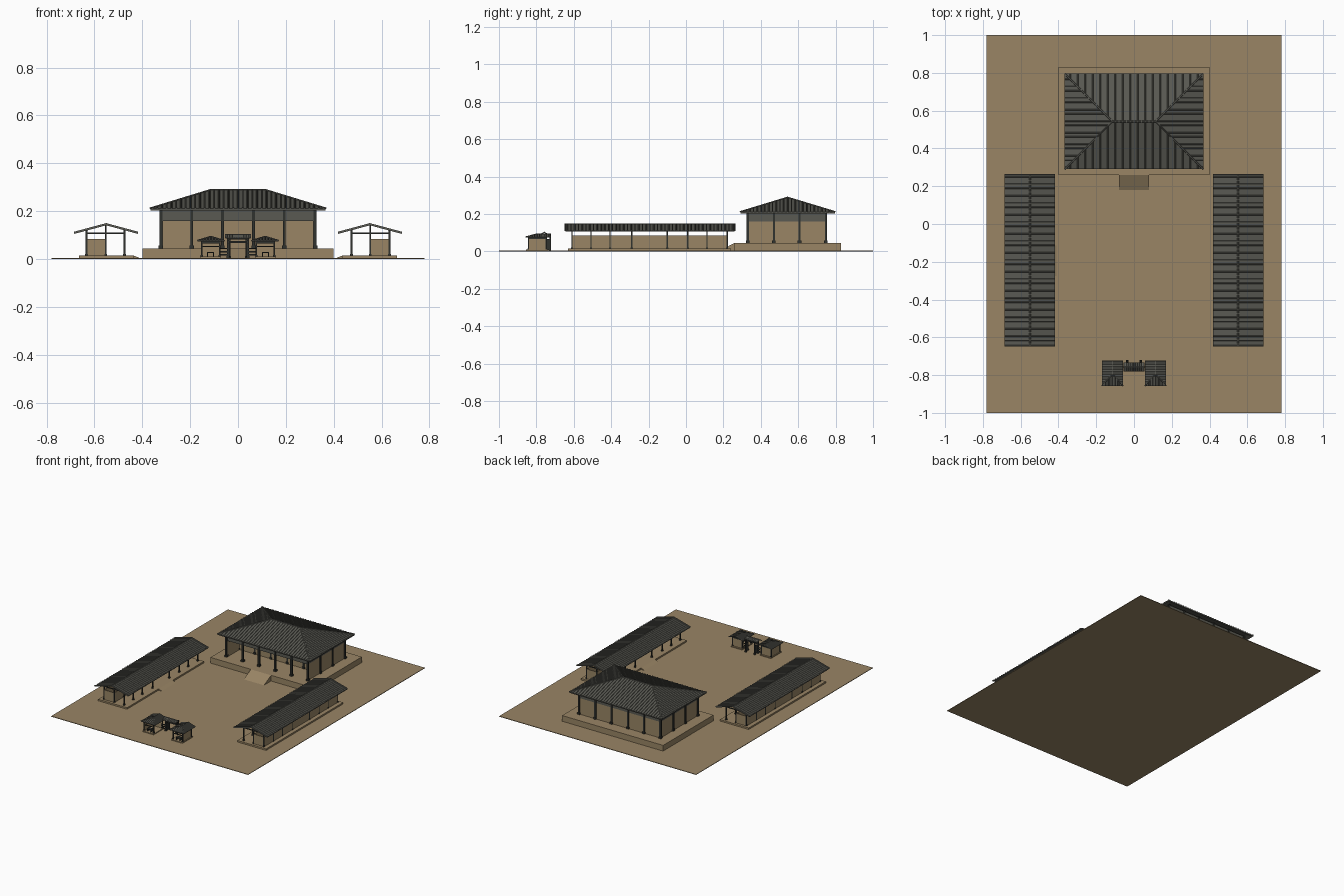
import bpy, bmesh
from mathutils import Vector

if "Cube" in bpy.data.objects:
    bpy.data.objects.remove(bpy.data.objects["Cube"])


def material(name, rgb):
    m = bpy.data.materials.new(name)
    m.use_nodes = True
    m.diffuse_color = (*rgb, 1)
    m.node_tree.nodes["Principled BSDF"].inputs["Base Color"].default_value = (*rgb, 1)
    return m


EARTH = material("tan earth", (0.32, 0.235, 0.13))
SLATE = material("slate grey", (0.1, 0.1, 0.085))
TIMBER = material("dark timber", (0.03, 0.032, 0.028))


def finish(name, bm, mat):
    bmesh.ops.recalc_face_normals(bm, faces=bm.faces)
    mesh = bpy.data.meshes.new(name)
    bm.to_mesh(mesh)
    bm.free()
    mesh.materials.append(mat)
    obj = bpy.data.objects.new(name, mesh)
    bpy.context.collection.objects.link(obj)
    return obj


def boxes(name, mat, items):
    """One object from boxes given as (x0, x1, y0, y1, z0, z1)."""
    bm = bmesh.new()
    for x0, x1, y0, y1, z0, z1 in items:
        for v in bmesh.ops.create_cube(bm, size=1)["verts"]:
            v.co = Vector((x1 if v.co.x > 0 else x0, y1 if v.co.y > 0 else y0,
                           z1 if v.co.z > 0 else z0))
    return finish(name, bm, mat)


def post(x, y, z0, z1, r):
    return (x - r, x + r, y - r, y + r, z0, z1)


def columns(name, places, z0, z1, r):
    """Posts, each on a wider foot."""
    items = [post(x, y, z0, z1, r) for x, y in places]
    items += [post(x, y, z0, z0 + 2 * r, 1.6 * r) for x, y in places]
    boxes(name, TIMBER, items)


def bar(bm, p, q, side, w, h):
    """Raised strip from p to q, w wide along side and h high."""
    s, up = side.normalized() * w / 2, Vector((0, 0, h))
    ends = [[bm.verts.new(e + o) for o in (-s, s, s * 0.6 + up, up - s * 0.6)] for e in (p, q)]
    for i in range(4):
        j = (i + 1) % 4
        bm.faces.new((ends[0][i], ends[0][j], ends[1][j], ends[1][i]))
    bm.faces.new(ends[0])
    bm.faces.new(ends[1])


def roof(name, eaves, ridge, planes, gap, w, thick):
    """Tiled roof. planes holds (eave a, eave b, ridge over b, ridge over a)."""
    pts = [Vector(p) for p in eaves + ridge]
    shell, ribs, caps = bmesh.new(), bmesh.new(), bmesh.new()
    sv = [shell.verts.new(p) for p in pts]
    edges = set()
    for plane in planes:
        shell.faces.new([sv[i] for i in dict.fromkeys(plane)])
        a, b, c, d = (pts[i] for i in plane)
        length, u = (b - a).length, (b - a).normalized()
        sd, sc = (d - a).dot(u), (c - a).dot(u)
        rise = (d - a) - u * sd
        n = max(2, round(length / gap))
        for k in range(n):
            s = (k + 0.5) * length / n
            t = min(1, s / sd if sd > 1e-5 else 1,
                    (length - s) / (length - sc) if length - sc > 1e-5 else 1)
            bar(ribs, a + u * s, a + u * s + rise * t, u, w, w * 0.5)
        edges |= {tuple(sorted(e)) for e in ((plane[1], plane[2]), (plane[2], plane[3]),
                                            (plane[3], plane[0])) if e[0] != e[1]}
    obj = finish(name, shell, SLATE)
    if obj.data.polygons[0].normal.z < 0:
        obj.data.flip_normals()
    mod = obj.modifiers.new("thickness", "SOLIDIFY")
    mod.thickness, mod.offset = thick, -1
    for i, j in edges:
        along = pts[j] - pts[i]
        bar(caps, pts[i], pts[j], along.cross(Vector((0, 0, 1))), w * 1.3, w * 0.6)
    finish(name + "_tile_ribs", ribs, SLATE)
    finish(name + "_ridge_caps", caps, SLATE)


def rectangle(x0, x1, y0, y1, z):
    return [(x0, y0, z), (x1, y0, z), (x1, y1, z), (x0, y1, z)]


def ramp(name, foot, head, half, z):
    """Wedge rising from foot to head, both (x, y) midpoints."""
    f, h = Vector((*foot, 0.004)), Vector((*head, 0.004))
    side = (h - f).cross(Vector((0, 0, 1))).normalized() * half
    top = h + Vector((0, 0, z - 0.004))
    bm = bmesh.new()
    l, r = ([bm.verts.new(p + o) for p in (f, h, top)] for o in (-side, side))
    bm.faces.new(l)
    bm.faces.new(r)
    for i in range(3):
        j = (i + 1) % 3
        bm.faces.new((l[i], l[j], r[j], r[i]))
    finish(name, bm, EARTH)


boxes("courtyard_ground", EARTH, [(-0.78, 0.78, -1, 1, 0, 0.004)])

# Main hall
boxes("hall_platform", EARTH, [(-0.4, 0.4, 0.26, 0.83, 0.004, 0.045)])
ramp("hall_ramp", (0, 0.18), (0, 0.26), 0.08, 0.045)
W, F, B = 0.322, 0.33, 0.748
boxes("hall_walls", EARTH, [(-W, W, B - 0.008, B, 0.045, 0.16),
                            (-W, W, 0.466, 0.474, 0.045, 0.16),
                            (-W, 0.008 - W, F, B, 0.045, 0.16),
                            (W - 0.008, W, F, B, 0.045, 0.16)])
boxes("hall_frieze", SLATE, [(-W, W, F, F + 0.008, 0.16, 0.21),
                             (-W, W, B - 0.008, B, 0.16, 0.21),
                             (-W, 0.008 - W, F, B, 0.16, 0.21),
                             (W - 0.008, W, F, B, 0.16, 0.21)])
hall_x = [-0.322, -0.193, -0.065, 0.065, 0.193, 0.322]
places = [(x, y) for x in hall_x for y in (F, 0.47, B)] + [(x, 0.607) for x in (-W, W)]
columns("hall_columns", places, 0.045, 0.212, 0.006)
roof("hall_roof", rectangle(-0.367, 0.367, 0.29, 0.797, 0.211),
     [(-0.115, 0.543, 0.288), (0.115, 0.543, 0.288)],
     [(0, 1, 5, 4), (1, 2, 5, 5), (2, 3, 4, 5), (3, 0, 4, 4)], 0.02, 0.007, 0.008)

# Side galleries, open towards the courtyard
bays = [-0.61, -0.508, -0.406, -0.29, -0.1, 0.01, 0.112, 0.22]
for name, s in (("left", 1), ("right", -1)):
    def span(a, b, *rest):
        return (*sorted((s * a, s * b)), *rest)
    g = name + "_gallery_"
    boxes(g + "platform", EARTH, [span(0.437, 0.665, -0.632, 0.24, 0.004, 0.015)])
    ramp(g + "ramp", (s * 0.41, -0.195), (s * 0.437, -0.195), 0.08, 0.015)
    boxes(g + "walls", EARTH, [span(0.63, 0.636, -0.61, 0.22, 0.015, 0.084),
                               span(0.55, 0.556, -0.61, 0.22, 0.015, 0.084),
                               span(0.55, 0.636, -0.613, -0.607, 0.015, 0.084),
                               span(0.55, 0.636, 0.217, 0.223, 0.015, 0.084)])
    for part, x, top in (("front", 0.474, 0.121), ("middle", 0.552, 0.141), ("back", 0.633, 0.119)):
        columns(g + part + "_columns", [(s * x, y) for y in bays], 0.015, top, 0.0035)
    boxes(g + "beams", TIMBER, [span(0.474, 0.633, y - 0.003, y + 0.003, 0.105, 0.111) for y in bays])
    x0, x1, _, _, _, _ = span(0.417, 0.685, 0, 0, 0, 0)
    roof(g + "roof", rectangle(x0, x1, -0.645, 0.26, 0.11),
         [(s * 0.551, -0.645, 0.146), (s * 0.551, 0.26, 0.146)],
         [(1, 2, 5, 4), (3, 0, 4, 5)], 0.02, 0.007, 0.005)

# Entrance: two small lodges beside the gate
for name, s in (("left", 1), ("right", -1)):
    def span(a, b, *rest):
        return (*sorted((s * a, s * b)), *rest)
    g = name + "_lodge_"
    boxes(g + "base", EARTH, [span(0.07, 0.158, -0.855, -0.735, 0.004, 0.01)])
    boxes(g + "walls", EARTH, [span(0.148, 0.153, -0.845, -0.745, 0.01, 0.066),
                               span(0.078, 0.153, -0.75, -0.745, 0.01, 0.066)])
    columns(g + "columns", [(s * x, y) for x in (0.077, 0.152) for y in (-0.843, -0.747)],
            0.01, 0.08, 0.003)
    boxes(g + "rails", TIMBER, [span(0.077, 0.152, -0.846, -0.84, 0.05, 0.054),
                                span(0.077, 0.152, -0.846, -0.84, 0.066, 0.074),
                                span(0.149, 0.155, -0.843, -0.747, 0.066, 0.074),
                                span(0.074, 0.08, -0.843, -0.747, 0.066, 0.074),
                                span(0.077, 0.152, -0.75, -0.744, 0.066, 0.074)])
    boxes(g + "bench", TIMBER, [span(0.1, 0.13, -0.843, -0.82, 0.025, 0.03),
                                span(0.1, 0.104, -0.843, -0.82, 0.01, 0.025),
                                span(0.126, 0.13, -0.843, -0.82, 0.01, 0.025)])
    x0, x1, _, _, _, _ = span(0.057, 0.17, 0, 0, 0, 0)
    roof(g + "roof", rectangle(x0, x1, -0.857, -0.725, 0.077),
         [(s * 0.1135, -0.795, 0.094), (s * 0.1135, -0.725, 0.094)],
         [(0, 1, 4, 4), (1, 2, 5, 4), (3, 0, 4, 5)], 0.013, 0.005, 0.004)

# Gate
columns("gate_posts", [(s * x, y) for s in (-1, 1) for x, y in
                       ((0.042, -0.757), (0.035, -0.727))], 0.004, 0.088, 0.004)
boxes("gate_beams", TIMBER, [(-0.046, 0.046, -0.761, -0.753, z, z + 0.007) for z in (0.068, 0.081)])
boxes("gate_side_fences", TIMBER, [(*sorted((s * 0.042, s * 0.077)), -0.759, -0.755, z, z + 0.006)
                                   for s in (-1, 1) for z in (0.015, 0.028, 0.041)])
boxes("gate_doors", TIMBER, [(*sorted((s * 0.033, s * 0.038)), -0.755, -0.727, 0.008, 0.066)
                             for s in (-1, 1)])
roof("gate_roof", rectangle(-0.052, 0.052, -0.782, -0.734, 0.089),
     [(-0.052, -0.758, 0.103), (0.052, -0.758, 0.103)],
     [(0, 1, 5, 4), (2, 3, 4, 5)], 0.01, 0.004, 0.004)
